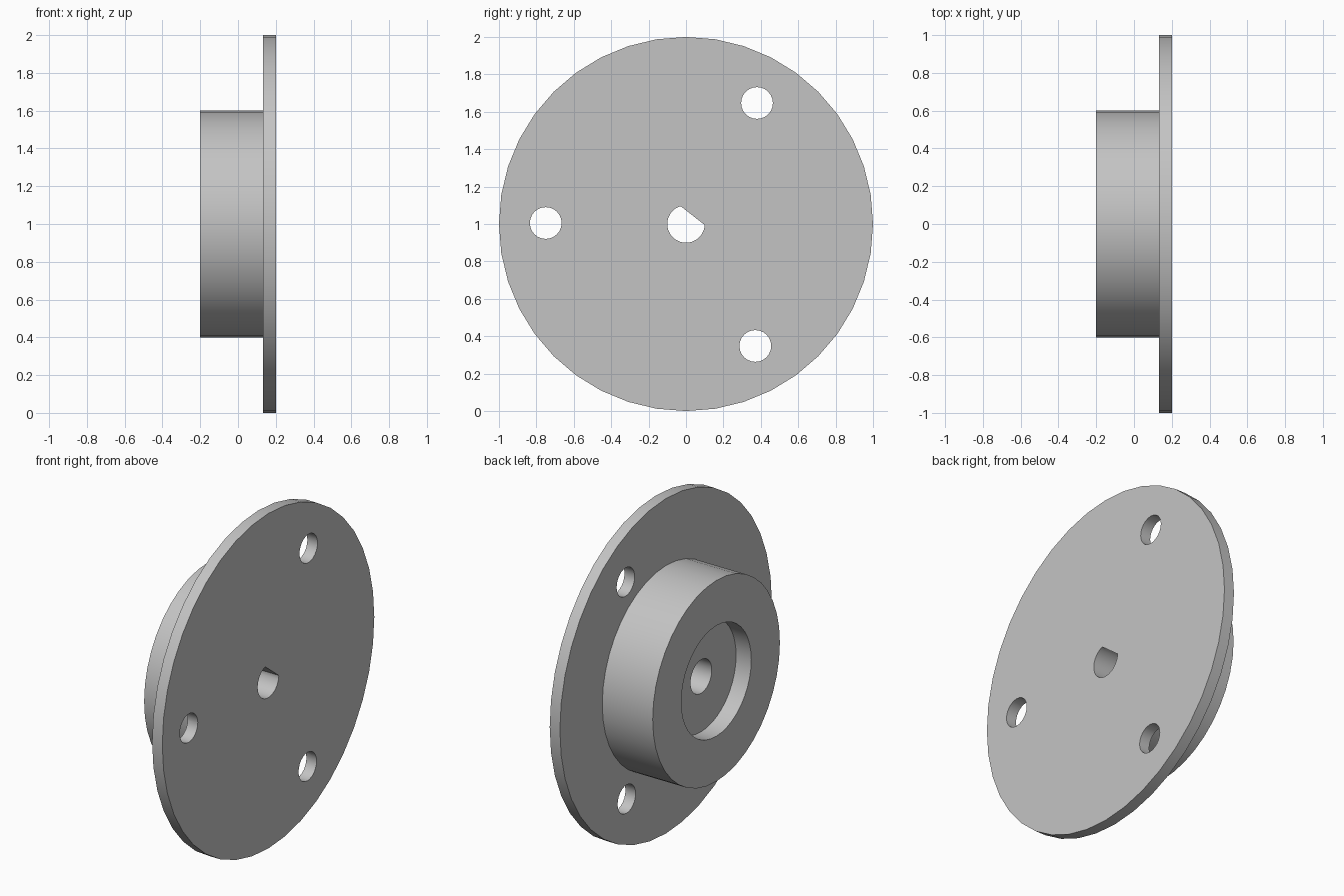
import bpy
import bmesh
from math import sin, cos, radians, pi

default_cube = bpy.data.objects.get("Cube")
if default_cube:
    bpy.data.objects.remove(default_cube, do_unlink=True)

grey = bpy.data.materials.new("plain grey")
grey.use_nodes = True
colour = (0.55, 0.55, 0.55, 1)
grey.diffuse_color = colour
grey.node_tree.nodes["Principled BSDF"].inputs["Base Color"].default_value = colour

AXIS_Z = 1.0


def ring(x, radius, count, y=0.0, z=AXIS_Z):
    """Circle of points around the x direction."""
    return [(x, y + radius * cos(2 * pi * i / count), z + radius * sin(2 * pi * i / count))
            for i in range(count)]


def flatten(points, angle, distance):
    """Push points beyond a chord back onto it, giving a D shape."""
    ny, nz = cos(angle), sin(angle)
    result = []
    for x, y, z in points:
        over = max(0.0, y * ny + (z - AXIS_Z) * nz - distance)
        result.append((x, y - over * ny, z - over * nz))
    return result


def loft(name, loops):
    """Skin a closed solid through loops with equal point counts."""
    bm = bmesh.new()
    rows = [[bm.verts.new(p) for p in loop] for loop in loops]
    count = len(rows[0])
    for a, b in zip(rows, rows[1:]):
        for i in range(count):
            j = (i + 1) % count
            bm.faces.new((a[i], a[j], b[j], b[i]))
    bm.faces.new(rows[0])
    bm.faces.new(rows[-1])
    bmesh.ops.remove_doubles(bm, verts=bm.verts[:], dist=1e-5)
    bmesh.ops.recalc_face_normals(bm, faces=bm.faces[:])
    mesh = bpy.data.meshes.new(name)
    bm.to_mesh(mesh)
    bm.free()
    mesh.materials.append(grey)
    obj = bpy.data.objects.new(name, mesh)
    bpy.context.collection.objects.link(obj)
    return obj


# Flange disc with hub and round recess, from recess floor to outer face
profile = [(-0.1, 0.33), (-0.2, 0.33), (-0.2, 0.6), (0.133, 0.6), (0.133, 1.0), (0.2, 1.0)]
flange = loft("flanged_hub", [ring(x, r, 40) for x, r in profile])

# Shaft bore: round at the hub side, D-shaped at the flange side
flat = (radians(52), 0.0575)
bore = loft("shaft_bore_cutter", [
    ring(-0.15, 0.1, 48),
    ring(0.0, 0.1, 48),
    flatten(ring(0.0, 0.1, 48), *flat),
    flatten(ring(0.3, 0.1, 48), *flat),
])
cutters = [bore]

# Three bolt holes through the flange
for k in range(3):
    a = radians(59.6 + 120 * k)
    y, z = 0.75 * cos(a), AXIS_Z + 0.75 * sin(a)
    cutters.append(loft("bolt_hole_cutter",
                        [ring(x, 0.085, 24, y, z) for x in (0.05, 0.3)]))

for cutter in cutters:
    cutter.hide_render = True
    mod = flange.modifiers.new("hole", 'BOOLEAN')
    mod.operation = 'DIFFERENCE'
    mod.solver = 'EXACT'
    mod.object = cutter

# Bake the holes and discard the cutters
graph = bpy.context.evaluated_depsgraph_get()
flange_mesh = bpy.data.meshes.new_from_object(flange.evaluated_get(graph))
flange.modifiers.clear()
flange.data = flange_mesh
for cutter in cutters:
    bpy.data.objects.remove(cutter, do_unlink=True)

# Smooth round walls, sharp rims
bpy.ops.object.select_all(action='DESELECT')
flange.select_set(True)
bpy.context.view_layer.objects.active = flange
bpy.ops.object.shade_smooth_by_angle(angle=radians(30))
